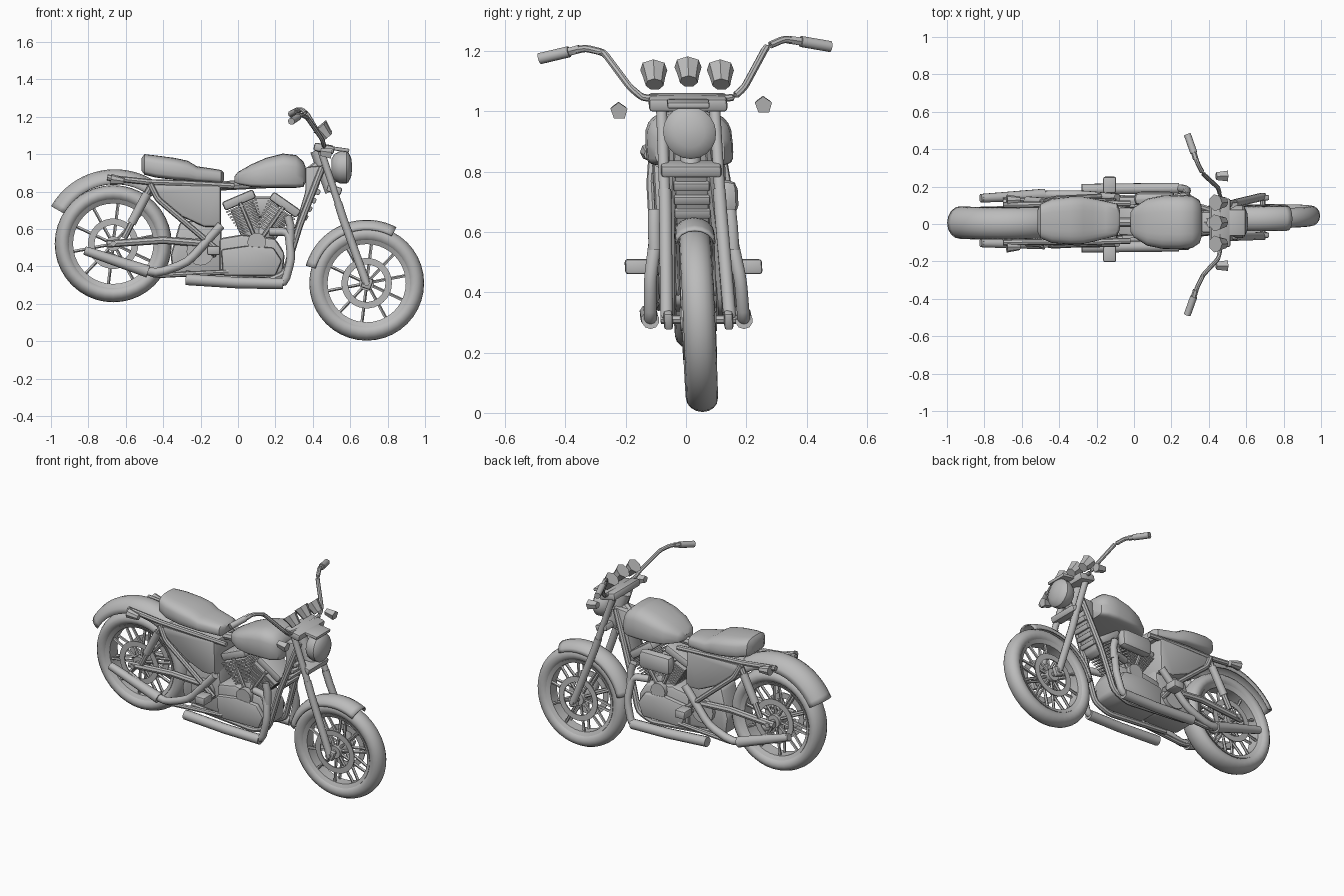
import bpy, bmesh
from math import sin, cos, pi, radians
from mathutils import Vector, Matrix

if "Cube" in bpy.data.objects:
    bpy.data.objects.remove(bpy.data.objects["Cube"])

grey = bpy.data.materials.new("plain_grey")
grey.use_nodes = True
grey.diffuse_color = (0.5, 0.5, 0.5, 1)
grey.node_tree.nodes["Principled BSDF"].inputs["Base Color"].default_value = (0.5, 0.5, 0.5, 1)

# The whole machine leans and turns slightly on its wheels
LEAN = Matrix(((1, 0, 0, 0), (0.01, 1, -0.045, 0.048), (0, 0, 1, 0), (0, 0, 0, 1)))
SIDES = (("right", -1), ("left", 1))


def finish(name, mesh):
    mesh.transform(LEAN)
    mesh.materials.append(grey)
    mesh.polygons.foreach_set("use_smooth", [True] * len(mesh.polygons))
    mesh.set_sharp_from_angle(angle=radians(38))
    ob = bpy.data.objects.new(name, mesh)
    bpy.context.collection.objects.link(ob)
    return ob


def from_bm(name, bm):
    bmesh.ops.recalc_face_normals(bm, faces=bm.faces)
    mesh = bpy.data.meshes.new(name)
    bm.to_mesh(mesh)
    bm.free()
    return finish(name, mesh)


def grid(name, rows, loop_rows=False, loop_cols=True, caps=False):
    """Skin rows of points into a surface."""
    bm = bmesh.new()
    vs = [[bm.verts.new(p) for p in row] for row in rows]
    m, n = len(vs), len(vs[0])
    for i in range(m if loop_rows else m - 1):
        for j in range(n if loop_cols else n - 1):
            a, b = vs[i], vs[(i + 1) % m]
            k = (j + 1) % n
            bm.faces.new((a[j], a[k], b[k], b[j]))
    if caps:
        bm.faces.new(vs[0])
        bm.faces.new(vs[-1])
    return from_bm(name, bm)


def tube(name, pts, r, sides=8, bend=0.0):
    """Pipe through points; bend rounds the inner corners."""
    pts = [Vector(p) for p in pts]
    path = [pts[0]]
    for a, b, c in zip(pts, pts[1:], pts[2:]):
        if bend:
            p = b + (a - b).normalized() * bend
            q = b + (c - b).normalized() * bend
            path += [p, (p + q + 2 * b) / 4, q]
        else:
            path.append(b)
    path.append(pts[-1])
    rows = []
    for i, p in enumerate(path):
        d = (path[min(i + 1, len(path) - 1)] - path[max(i - 1, 0)]).normalized()
        u = d.cross(Vector((0, 1, 0) if abs(d.y) < 0.8 else (0, 0, 1))).normalized()
        v = d.cross(u)
        rad = r[0] + (r[1] - r[0]) * i / (len(path) - 1) if isinstance(r, tuple) else r
        rows.append([p + rad * (u * cos(2 * pi * k / sides) + v * sin(2 * pi * k / sides)) for k in range(sides)])
    return grid(name, rows, caps=True)


def box(name, centre, size, tilt=0.0, bevel=0.0):
    bm = bmesh.new()
    bmesh.ops.create_cube(bm, size=1)
    bmesh.ops.scale(bm, verts=bm.verts, vec=size)
    if bevel:
        bmesh.ops.bevel(bm, geom=bm.edges[:], offset=bevel, segments=2, affect='EDGES', profile=0.5)
    bm.transform(Matrix.Translation(centre) @ Matrix.Rotation(radians(tilt), 4, 'Y'))
    return from_bm(name, bm)


def loft(name, stations, power, belly, shift=0.0):
    """Rounded body from stations of x, bottom, top, half width, with a squarer belly."""
    rows = []
    for x, lo, hi, w in stations:
        row = []
        mid = lo + (hi - lo) * .4
        for k in range(24):
            c, s = cos(pi * k / 12), sin(pi * k / 12)
            e = power if s > 0 else belly
            y = shift + w * abs(c) ** e * (1 if c > 0 else -1)
            z = mid + (hi - mid) * s ** e if s > 0 else mid - (mid - lo) * abs(s) ** e
            row.append((x, y, z))
        rows.append(row)
    return grid(name, rows, caps=True)


def plate(name, outline, y0, y1, bevel=0.0):
    """Side outline in x and z, extruded across y."""
    bm = bmesh.new()
    f = bm.faces.new([bm.verts.new((x, y0, z)) for x, z in outline])
    ext = bmesh.ops.extrude_face_region(bm, geom=[f])["geom"]
    bmesh.ops.translate(bm, verts=[g for g in ext if isinstance(g, bmesh.types.BMVert)], vec=(0, y1 - y0, 0))
    bmesh.ops.recalc_face_normals(bm, faces=bm.faces)
    if bevel:
        bmesh.ops.bevel(bm, geom=bm.edges[:], offset=bevel, segments=2, affect='EDGES', profile=0.5)
    return from_bm(name, bm)


def ring(name, centre, profile, a0=0, a1=360, n=36, closed_profile=True):
    """Turn a radius and y profile about a cross axle."""
    full = a1 - a0 == 360
    rows = []
    for i in range(n if full else n + 1):
        a = radians(a0 + (a1 - a0) * i / n)
        rows.append([(centre[0] + r * cos(a), y, centre[1] + r * sin(a)) for r, y in profile])
    return grid(name, rows, loop_rows=full, loop_cols=closed_profile)


def solid(ob, thickness):
    mod = ob.modifiers.new("shell", 'SOLIDIFY')
    mod.thickness, mod.offset = thickness, 0


FRONT, REAR = (0.688, 0.31), (-0.667, 0.521)

# Wheels: tyre, rim, spokes, hub and discs
for tag, c, R, w in (("front", FRONT, 0.307, 0.053), ("rear", REAR, 0.313, 0.066)):
    mid = R - 0.045
    tyre = [(mid + 0.045 * cos(t * pi / 8), w * sin(t * pi / 8)) for t in range(16)]
    ring(tag + "_tyre", c, tyre, n=40)
    rim = [(R - 0.075, -w * .8), (R - 0.075, w * .8), (R - 0.098, w * .6), (R - 0.098, -w * .6)]
    ring(tag + "_rim", c, rim, n=40)
    tube(tag + "_hub", [(c[0], -0.06, c[1]), (c[0], 0.06, c[1])], 0.04, 14)
    tube(tag + "_axle", [(c[0], -0.125, c[1]), (c[0], 0.125, c[1])], 0.015)
    for k in range(10):
        a = 2 * pi * (k + .3) / 10
        for s in (-1, 1):
            tube(f"{tag}_spoke", [(c[0] + q * cos(a), s * y, c[1] + q * sin(a))
                                  for q, y in ((0.02, 0.035), (R - 0.08, 0.022))], 0.009, 5)
    for side, s in SIDES:
        ring(f"{tag}_{side}_disc", c, [(0.1, s * .05), (0.135, s * .05), (0.135, s * .056), (0.1, s * .056)], n=30)

# Fenders
for tag, c, r, w, drop, a0, a1 in (("front", FRONT, 0.335, 0.063, 0.05, 62, 164),
                                   ("rear", (-.658, .525), 0.39, 0.083, 0.075, 52, 150)):
    prof = [(r - drop * (1 - sin(pi * k / 8)), -w * cos(pi * k / 8)) for k in range(9)]
    solid(ring(tag + "_fender", c, prof, a0, a1, 20, False), 0.008)

# Seat and tank
loft("seat", [(-.515, .91, .98, .06), (-.50, .89, 1.0, .092), (-.44, .875, .993, .118), (-.34, .862, .98, .128),
              (-.27, .858, .965, .126), (-.22, .853, .935, .116), (-.15, .85, .925, .1), (-.09, .845, .915, .085),
              (-.075, .86, .90, .05)], .65, .45, .015)
loft("fuel_tank", [(-.02, .85, .88, .05), (0, .84, .905, .08), (.07, .825, .945, .125), (.15, .82, .98, .142),
                   (.24, .82, 1.003, .145), (.31, .82, .995, .14), (.35, .825, .96, .115), (.362, .85, .93, .08)],
     .65, .3)

# Side covers and battery body
cover = [(-.46, .84), (-.09, .835), (-.09, .61), (-.18, .61), (-.30, .665), (-.45, .785)]
plate("side_covers", cover, -.12, .12, .018)

# Engine cases
plate("crankcase", [(-.1, .55), (.02, .57), (.2, .55), (.25, .47), (.24, .36), (.16, .335), (-.1, .35)], -.09, .09, .02)
plate("gearbox", [(-.36, .46), (-.31, .64), (-.09, .65), (-.085, .35), (-.35, .36)], -.075, .075, .02)
for side, s in SIDES:
    plate(side + "_engine_cover", [(-.09, .49), (.05, .51), (.19, .50), (.235, .43), (.2, .35), (-.08, .35)],
          s * .085, s * .12, .012)
    tube(side + "_cam_cover", [(.1, s * .08, .53), (.1, s * .115, .53)], 0.05, 14)
    tube(side + "_clutch_cover", [(-.2, s * .07, .48), (-.2, s * .1, .48)], 0.075, 16)

# Finned cylinders in a vee
for tag, tilt in (("rear", -23), ("front", 35)):
    d = Vector((sin(radians(tilt)), 0, cos(radians(tilt))))
    base = Vector((.105, 0, .52))
    tube(tag + "_cylinder", [base, base + d * .22], 0.065, 16)
    for k in range(9):
        box(tag + "_fin", base + d * (.085 + .017 * k), (.125 + .0065 * k, .14 + .005 * k, .009), tilt)
    box(tag + "_rocker_cover", base + d * .255, (.18, .15, .05), tilt, .014)
    for s in (-1, 1):
        tube(tag + "_pushrod", [base + Vector((0, s * .08, 0)), base + d * .24 + Vector((0, s * .08, 0))], .011, 6)

# Air cleaner on the left
box("air_cleaner", (.11, .12, .715), (.22, .07, .115), 0, .03)

# Frame
tube("backbone", [(.44, 0, .95), (.3, 0, .85), (-.1, 0, .83)], .025)
tube("steering_neck", [(.42, 0, 1.02), (.50, 0, .80)], .035, 12)
plate("neck_gusset", [(.36, .93), (.465, .94), (.43, .82), (.34, .62), (.30, .60), (.36, .80)], -.055, .055, .01)
for k in range(4):
    box("cooler_rib", (.42 - .022 * k, 0, .80 - .045 * k), (.04, .12, .03), 25, .006)
for side, s in SIDES:
    tube(side + "_downtube", [(.45, s * .05, .93), (.33, s * .075, .62), (.25, s * .085, .36), (.15, s * .085, .32),
                              (-.28, s * .085, .36)], .018, 8, .03)
    tube(side + "_seat_rail", [(-.02, s * .1, .83), (-.3, s * .105, .845), (-.47, s * .1, .85), (-.70, s * .1, .875)], .016)
    tube(side + "_cover_strut", [(-.47, s * .115, .84), (-.43, s * .125, .76), (-.1, s * .125, .48)], .016, 8, .02)
    tube(side + "_swingarm", [(-.15, s * .09, .52), (-.40, s * .1, .54), (-.70, s * .1, .52)], .02)
    tube(side + "_shock", [(-.46, s * .11, .84), (-.61, s * .11, .55)], .017, 8)
    tube(side + "_shock_spring", [(-.485, s * .11, .79), (-.57, s * .11, .63)], .024, 10)
    # Exhaust from the engine front to the underside
    tube(side + "_exhaust", [(.17, s * .10, .585), (.27, s * .125, .585), (.285, s * .15, .44), (.25, s * .155, .31),
                             (.10, s * .155, .31)], .022, 10, .03)
    tube(side + "_lower_muffler", [(.24, s * .155, .308), (.0, s * .155, .312), (-.28, s * .155, .33)], .03, 10)
    tube(side + "_front_tube", [(.265, s * .125, .67), (.28, s * .128, .62), (.28, s * .13, .54)], .022, 10)
    # Rear exhaust and lower brace
    tube(side + "_rear_exhaust", [(-.09, s * .12, .62), (-.27, s * .13, .42), (-.44, s * .13, .36), (-.82, s * .12, .485)],
         .023, 10, .05)
    tube(side + "_rear_muffler", [(-.48, s * .13, .372), (-.81, s * .12, .482)], (.033, .024), 10)
    tube(side + "_lower_brace", [(-.7, s * .11, .47), (-.45, s * .12, .35), (-.05, s * .11, .37)], .014, 8, .04)
    # Foot pegs and rear signals
    tube(side + "_peg_bar", [(-.13, s * .08, .46), (-.13, s * .15, .48)], .014)
    box(side + "_foot_peg", (-.13, s * .185, .485), (.07, .085, .05), 0, .01)
    tube(side + "_rear_signal_stem", [(-.62, s * .08, .86), (-.62, s * .12, .86)], .01, 6)
    tube(side + "_rear_signal", [(-.68, s * .125, .865), (-.61, s * .125, .855)], (.03, .018), 8)

# Forks and steering
for side, s in SIDES:
    tube(side + "_fork_tube", [(.44, s * .088, 1.03), (.555, s * .092, .68)], .019, 10)
    tube(side + "_fork_slider", [(.535, s * .09, .74), (.56, s * .092, .66), (.687, s * .105, .31)], .022, 10)
    box(side + "_fork_foot", (.69, s * .1, .31), (.055, .03, .06), 20, .01)
    # Handlebar half with grip
    bar = [(.46, 0, 1.04), (.46, s * .15, 1.045), (.45, s * .19, 1.08), (.37, s * .27, 1.205 + s * .01),
           (.34, s * .33, 1.225 + s * .015), (.285, s * .483, 1.195 + s * .02)]
    tube(side + "_handlebar", bar, .012, 8, .015)
    tube(side + "_grip", [(.32, s * .385, 1.215 + s * .017), bar[-1]], .019, 10)
    tube(side + "_lever_mount", [(.33, s * .35, 1.222 + s * .015), (.32, s * .385, 1.215 + s * .017)], .015, 6)
    tube(side + "_front_signal", [(.44, .01 + s * .24, 1.02 + s * .01), (.50, .01 + s * .24, 1.01 + s * .01)],
         (.022, .03), 5)
box("upper_clamp", (.46, 0, 1.03), (.11, .26, .045), 12, .012)
box("dash_panel", (.55, 0, 1.025), (.09, .14, .02), 8, .006)
box("lower_clamp", (.515, 0, .81), (.08, .20, .04), 17, .01)

# Three gauges
axis = Vector((.5, 0, -.6)).normalized()
for y in (-.108, .006, .113):
    dial = Vector((.455, y, 1.13 if abs(y) < .05 else 1.12))
    tube("gauge", [dial - axis * .03, dial, dial + axis * .04], (.046, .03), 7)

# Headlight
lamp = [(.50, .045), (.515, .07), (.545, .087), (.58, .088), (.59, .08), (.605, .05), (.61, .01)]
grid("headlight", [[(x, r * cos(pi * k / 10), .93 + r * sin(pi * k / 10)) for k in range(20)] for x, r in lamp], caps=True)
tube("headlight_mount", [(.49, 0, .86), (.54, 0, .90)], .03)
